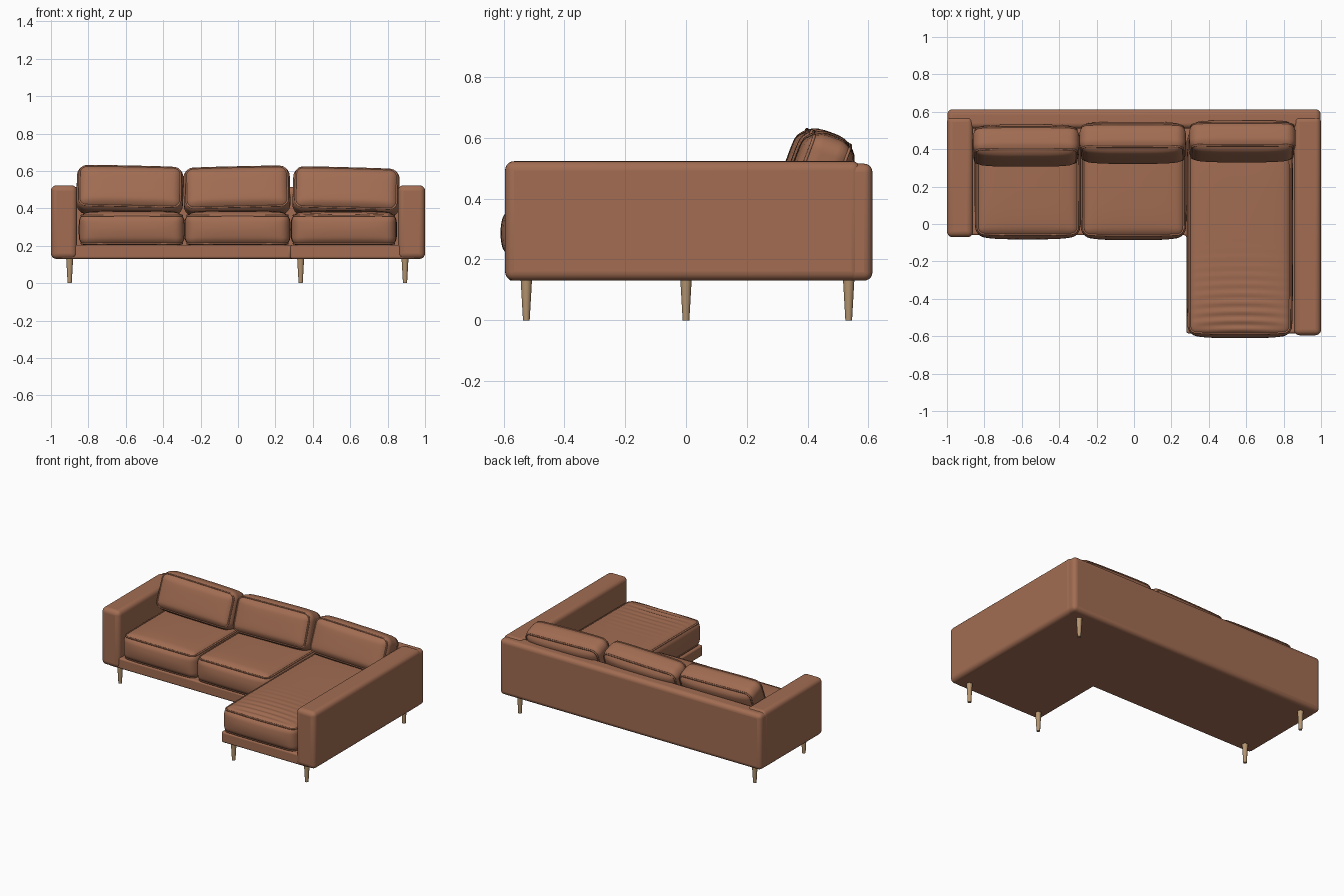
import bpy, bmesh, math
from mathutils import Vector

if "Cube" in bpy.data.objects:
    bpy.data.objects.remove(bpy.data.objects["Cube"])


def material(name, rgb):
    m = bpy.data.materials.new(name)
    m.diffuse_color = (*rgb, 1)
    m.use_nodes = True
    m.node_tree.nodes["Principled BSDF"].inputs["Base Color"].default_value = m.diffuse_color
    return m


LEATHER = material("brown leather", (0.36, 0.152, 0.085))
WOOD = material("pale wood", (0.46, 0.30, 0.16))


def finish(name, bm, mat, bevel=0, angle=40):
    me = bpy.data.meshes.new(name)
    bmesh.ops.recalc_face_normals(bm, faces=bm.faces)
    bm.to_mesh(me)
    bm.free()
    me.materials.append(mat)
    ob = bpy.data.objects.new(name, me)
    bpy.context.collection.objects.link(ob)
    if bevel:
        mod = ob.modifiers.new("round", 'BEVEL')
        mod.width, mod.segments = bevel, 5
    bpy.ops.object.select_all(action='DESELECT')
    ob.select_set(True)
    bpy.context.view_layer.objects.active = ob
    bpy.ops.object.shade_smooth_by_angle(angle=math.radians(angle))
    return ob


def prism(name, outline, z0, z1, bevel):
    """Extrude a plan outline upward and round its edges."""
    bm = bmesh.new()
    face = bm.faces.new([bm.verts.new((x, y, z0)) for x, y in outline])
    ext = bmesh.ops.extrude_face_region(bm, geom=[face])
    top = [v for v in ext["geom"] if isinstance(v, bmesh.types.BMVert)]
    bmesh.ops.translate(bm, verts=top, vec=(0, 0, z1 - z0))
    return finish(name, bm, LEATHER, bevel)


def rect(x0, x1, y0, y1):
    return [(x0, y0), (x1, y0), (x1, y1), (x0, y1)]


def cushion(name, loc, size, rot=(0, 0, 0), crown=0.015, bulge=0.02, r=0.045, wrinkles=False):
    """Soft rounded box with bulging faces and a piped seam round each big face."""
    h = Vector(size) / 2

    def puff(p):
        u, v, w = (max(-1, min(1, p[i] / h[i])) for i in range(3))
        q = p.copy()
        q.z += w * crown * (1 - u ** 4) * (1 - v ** 4)
        q.y += v * bulge * (1 - u ** 4) * (1 - w * w)
        q.x += u * bulge * 0.3 * (1 - v ** 4) * (1 - w * w)
        if wrinkles and w > 0.8 and v < -0.1:
            q.z += 0.003 * math.sin(p.y * 130 + 2 * u * u) * (1 - u * u) * min(1, -v - 0.1) * 1.6
        return q

    bm = bmesh.new()
    bmesh.ops.create_cube(bm, size=2)
    bmesh.ops.subdivide_edges(bm, edges=bm.edges[:], cuts=31, use_grid_fill=True)
    if wrinkles:
        # extra rows along the length for the creases
        rows = [e for e in bm.edges if abs(e.verts[0].co.y - e.verts[1].co.y) > 1e-4]
        bmesh.ops.subdivide_edges(bm, edges=rows, cuts=2, use_grid_fill=True)
    for vert in bm.verts:
        p = Vector([h[i] * (0.5 * c + 0.5 * math.sin(c * math.pi / 2)) for i, c in enumerate(vert.co)])
        core = Vector([max(r - h[i], min(h[i] - r, p[i])) for i in range(3)])
        d = p - core
        if d.length > 1e-6:
            p = core + d.normalized() * r
        vert.co = puff(p)
    ob = finish(name, bm, LEATHER, 0, 60)
    ob.location, ob.rotation_euler = loc, rot

    # Piping follows the rounded shoulder of the cushion
    for side, s in (("upper", 1), ("lower", -1)):
        cu = bpy.data.curves.new(name + "_piping", 'CURVE')
        cu.dimensions, cu.bevel_depth, cu.bevel_resolution = '3D', 0.0055, 2
        pts = []
        k = r * 0.75
        corners = [(1, 1, 0), (-1, 1, 90), (-1, -1, 180), (1, -1, 270)]
        for n, (cx, cy, a0) in enumerate(corners):
            arc = []
            for i in range(7):
                a = math.radians(a0 + 15 * i)
                arc.append(Vector((cx * (h.x - r) + k * math.cos(a),
                                   cy * (h.y - r) + k * math.sin(a), s * (h.z - r + r * 0.68))))
            nx, ny, na = corners[(n + 1) % 4]
            a = math.radians(na)
            end = Vector((nx * (h.x - r) + k * math.cos(a),
                          ny * (h.y - r) + k * math.sin(a), arc[-1].z))
            pts += arc + [arc[-1].lerp(end, t / 10) for t in range(1, 10)]
        sp = cu.splines.new('POLY')
        sp.points.add(len(pts) - 1)
        for point, p in zip(sp.points, pts):
            point.co = (*puff(p), 1)
        sp.use_cyclic_u = True
        cu.materials.append(LEATHER)
        pipe = bpy.data.objects.new(f"{name}_{side}_piping", cu)
        bpy.context.collection.objects.link(pipe)
        pipe.location, pipe.rotation_euler = loc, rot
        bpy.ops.object.select_all(action='DESELECT')
        pipe.select_set(True)
        bpy.context.view_layer.objects.active = pipe
        bpy.ops.object.convert(target='MESH')


# L-shaped base, back rest and arms
prism("base_frame", [(-0.95, -0.06), (0.28, -0.06), (0.28, -0.585), (0.95, -0.585),
                     (0.95, 0.59), (-0.95, 0.59)], 0.13, 0.205, 0.012)
prism("back_rest", rect(-0.998, 0.998, 0.51, 0.613), 0.13, 0.515, 0.028)
prism("left_arm", rect(-1, -0.86, -0.07, 0.575), 0.13, 0.523, 0.03)
prism("right_arm", rect(0.855, 1, -0.595, 0.575), 0.13, 0.523, 0.03)

# Seat cushions: two short, one long chaise
for name, x, front in (("left_seat", -0.568, -0.062), ("middle_seat", -0.003, -0.066),
                       ("chaise_seat", 0.566, -0.59)):
    back = 0.50
    cushion(name, (x, (front + back) / 2, 0.287), (0.556, back - front, 0.175),
            wrinkles=name == "chaise_seat")

# Leaning back cushions, each slightly askew
for name, x, y, z, roll in (("left_back_cushion", -0.578, 0.419, 0.496, 1.2),
                            ("middle_back_cushion", -0.006, 0.434, 0.492, -1.3),
                            ("right_back_cushion", 0.578, 0.442, 0.487, 1.5)):
    cushion(name, (x, y, z), (0.565, 0.245, 0.15),
            (math.radians(70), math.radians(roll), 0), crown=0.02, bulge=0.008, r=0.05)

# Tapered wooden legs
for name, x, y in (("back_left_leg", -0.9, 0.535), ("front_left_leg", -0.9, 0.0),
                   ("chaise_left_leg", 0.335, -0.525), ("chaise_right_leg", 0.893, -0.525),
                   ("back_right_leg", 0.893, 0.535)):
    bm = bmesh.new()
    bmesh.ops.create_cone(bm, cap_ends=True, segments=20, radius1=0.011, radius2=0.019, depth=0.14)
    leg = finish(name, bm, WOOD)
    leg.location = (x, y, 0.07)
